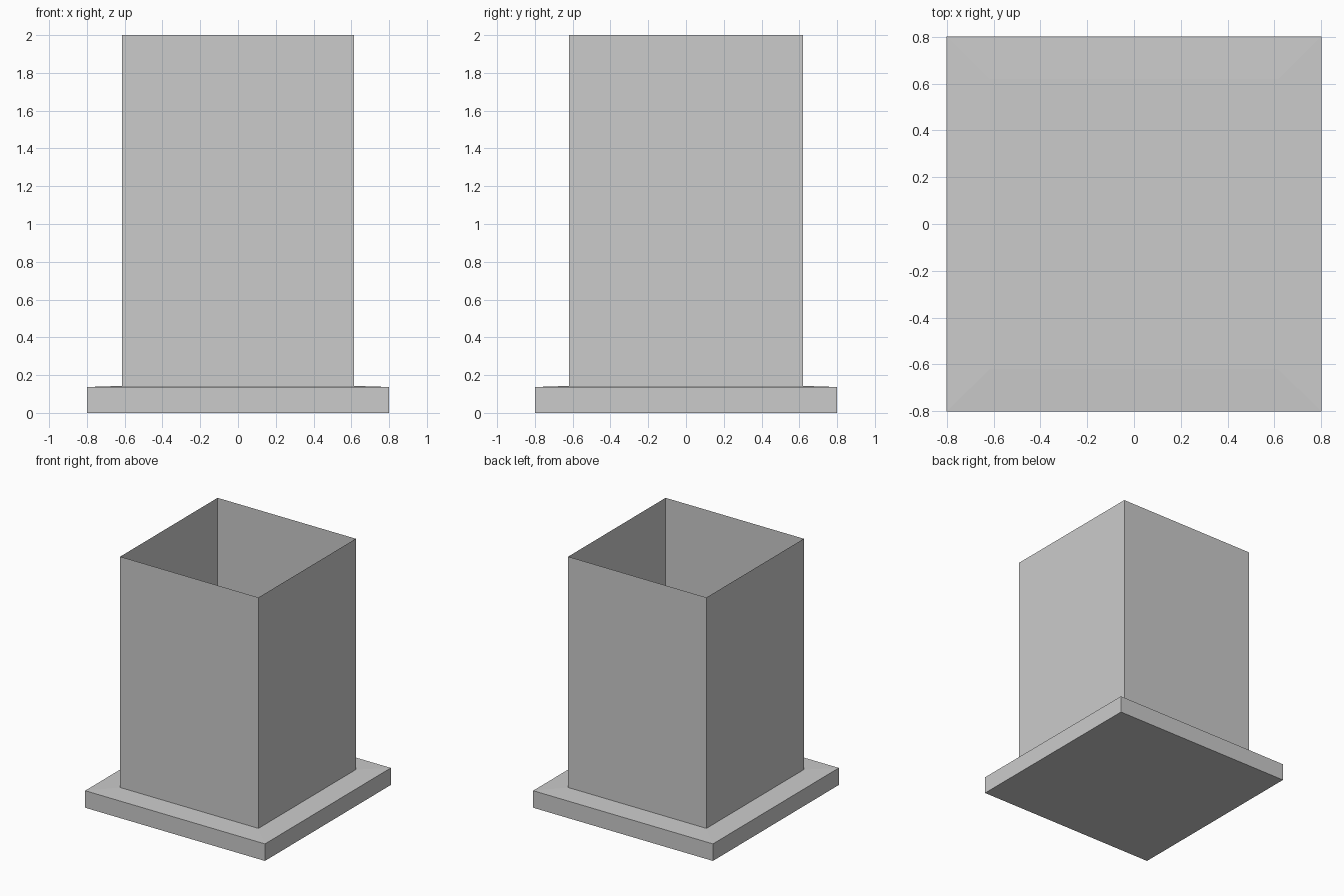
import bpy
import bmesh

cube = bpy.data.objects.get("Cube")
if cube:
    bpy.data.objects.remove(cube, do_unlink=True)

# Single plain grey
grey = bpy.data.materials.new("plain grey")
grey.use_nodes = True
colour = (0.6, 0.6, 0.6, 1)
grey.diffuse_color = colour
grey.node_tree.nodes["Principled BSDF"].inputs["Base Color"].default_value = colour


def square_loft(name, sections, cap_top):
    """Join stacked rectangles (half x, half y, z) into one flat-sided part."""
    bm = bmesh.new()
    rings = []
    for hx, hy, z in sections:
        corners = ((-hx, -hy), (hx, -hy), (hx, hy), (-hx, hy))
        rings.append([bm.verts.new((x, y, z)) for x, y in corners])
    for low, high in zip(rings, rings[1:]):
        for i in range(4):
            j = (i + 1) % 4
            bm.faces.new((low[i], low[j], high[j], high[i]))
    if cap_top:
        bm.faces.new(rings[0][::-1])
        bm.faces.new(rings[-1])
    mesh = bpy.data.meshes.new(name)
    bm.to_mesh(mesh)
    bm.free()
    mesh.materials.append(grey)
    obj = bpy.data.objects.new(name, mesh)
    bpy.context.collection.objects.link(obj)
    return obj


WALL_X, WALL_Y = 0.615, 0.619
BASE_EDGE, BASE_TOP = 0.137, 0.143

# Base slab whose top rises very slightly towards the walls
square_loft("base_slab", [(0.8, 0.8, 0), (0.8, 0.8, BASE_EDGE),
                          (WALL_X, WALL_Y, BASE_TOP)], True)

# Thin open-topped square shaft
square_loft("shaft_walls", [(WALL_X, WALL_Y, BASE_TOP), (WALL_X, WALL_Y, 2)], False)
